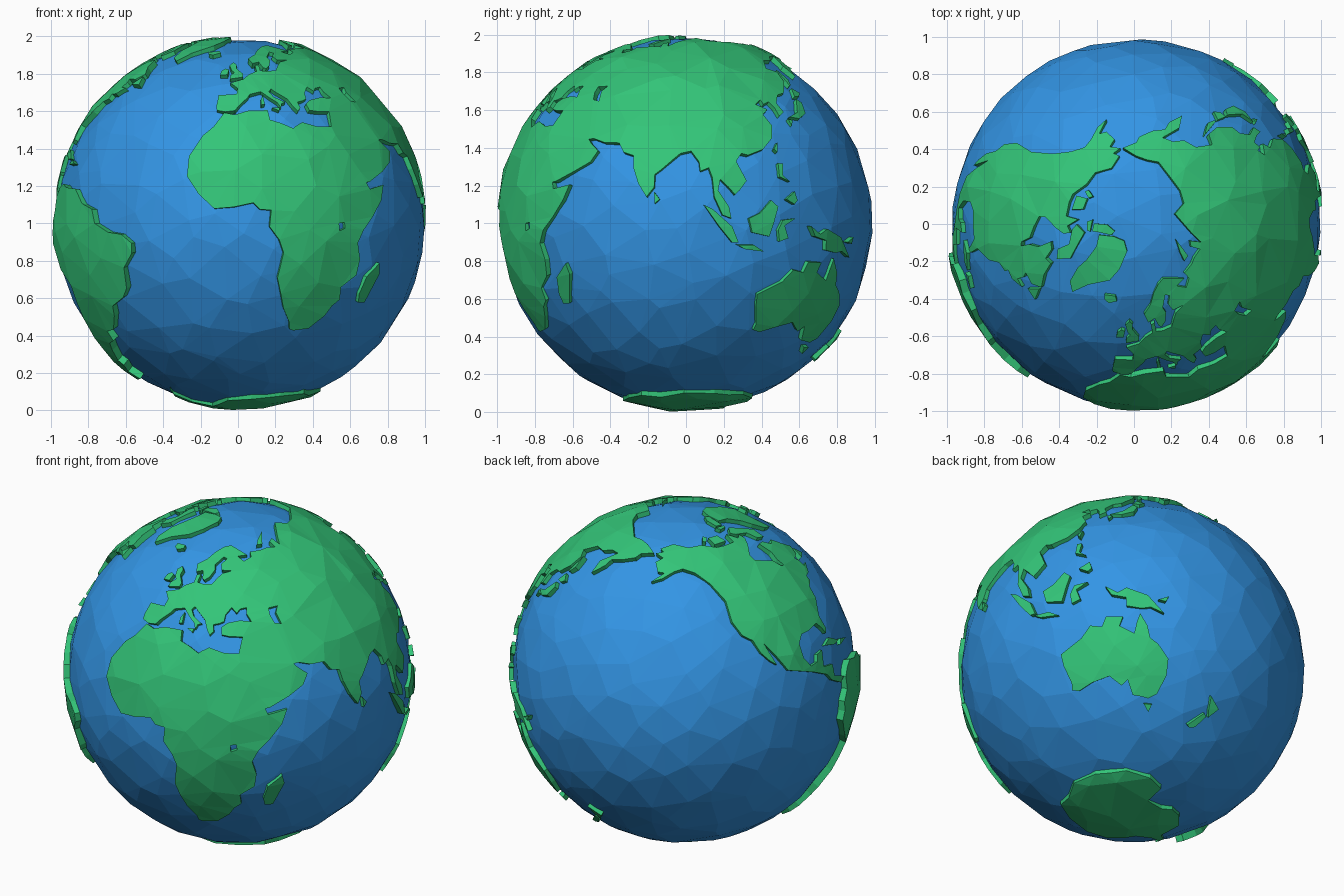
import bpy, bmesh, math, random
from mathutils import Vector, noise
from mathutils.geometry import delaunay_2d_cdt

random.seed(4)
CENTRE = Vector((0.012, 0.003, 1))
OCEAN_R, LAND_R, BASE_R = 0.986, 1.005, 0.95


def material(name, rgb):
    m = bpy.data.materials.new(name)
    m.diffuse_color = (*rgb, 1)
    return m


BLUE = material("ocean blue", (0.033, 0.300, 0.780))
GREEN = material("land green", (0.033, 0.560, 0.190))


def add_object(name, bm, mat):
    me = bpy.data.meshes.new(name)
    bm.to_mesh(me)
    bm.free()
    me.materials.append(mat)
    ob = bpy.data.objects.new(name, me)
    ob.location = CENTRE
    bpy.context.collection.objects.link(ob)


def on_sphere(lon, lat):
    a, b = math.radians(lon), math.radians(lat)
    return Vector((math.cos(b) * math.sin(a), -math.cos(b) * math.cos(a), math.sin(b)))


def scattered(n, jitter):
    """Evenly spread, slightly shaken points on the unit sphere."""
    pts = []
    for i in range(n):
        z = 1 - (2 * i + 1) / n
        a, r = i * 2.399963, math.sqrt(1 - z * z)
        p = Vector((r * math.cos(a), r * math.sin(a), z))
        pts.append((p + Vector([random.uniform(-jitter, jitter) for _ in range(3)])).normalized())
    return pts


INNER = scattered(380, 0.07)


def inside(p, segs):
    hit = False
    for a, b in segs:
        if (a.y > p.y) != (b.y > p.y) and p.x < a.x + (p.y - a.y) * (b.x - a.x) / (b.y - a.y):
            hit = not hit
    return hit


def land(name, outline, holes=(), lift=0.0, flare=0.0):
    """Faceted slab of land from lon/lat rings, triangulated in a stereographic map."""
    rings = []
    for ring in [outline, *holes]:
        pts = [on_sphere(*p) for p in ring]
        fine = []
        for a, b in zip(pts, pts[1:] + pts[:1]):
            n = max(1, math.ceil((b - a).length / 0.18))
            fine += [a.lerp(b, i / n).normalized() for i in range(n)]
        rings.append(fine)
    mid = sum(rings[0], Vector()).normalized()
    turn = mid.rotation_difference(Vector((0, 0, 1)))
    back = turn.inverted()

    def flat(v):
        p = turn @ v
        return Vector((p.x, p.y)) / (1 + p.z)

    verts, edges = [], []
    for ring in rings:
        s, n = len(verts), len(ring)
        verts += [flat(v) for v in ring]
        edges += [(s + i, s + (i + 1) % n) for i in range(n)]
    segs = [(verts[a], verts[b]) for a, b in edges]
    border = [v for ring in rings for v in ring]
    for p in INNER:
        if p.dot(mid) > -0.3 and min((p - q).length for q in border) > 0.07:
            f = flat(p)
            if inside(f, segs):
                verts.append(f)
    out = delaunay_2d_cdt(verts, edges, [], 0, 1e-6)
    bm = bmesh.new()
    top = []
    for v in out[0]:
        s = v.x * v.x + v.y * v.y
        p = back @ (Vector((2 * v.x, 2 * v.y, 1 - s)) / (1 + s))
        # gentle uneven height, the same wherever two lands meet
        top.append(bm.verts.new(p * (LAND_R + lift + 0.008 * noise.noise(p * 7))))
    for f in out[2]:
        if inside(sum((out[0][i] for i in f), Vector((0, 0))) / len(f), segs):
            bm.faces.new([top[i] for i in f])
    # cliffs down into the ocean
    low = {}
    for e in [e for e in bm.edges if e.is_boundary]:
        loop = e.link_loops[0]
        a, b = loop.vert, loop.link_loop_next.vert
        for v in (a, b):
            if v not in low:
                low[v] = bm.verts.new((v.co - mid * flare).normalized() * BASE_R)
        bm.faces.new((b, a, low[a], low[b]))
    # extra relief away from the coast
    for v in top:
        if v not in low:
            v.co *= random.uniform(0.998, 1.009)
    bmesh.ops.delete(bm, geom=[v for v in bm.verts if not v.link_faces], context='VERTS')
    add_object(name, bm, GREEN)


# ocean: faceted ball
bm = bmesh.new()
for p in scattered(360, 0.07):
    bm.verts.new(p * OCEAN_R)
bmesh.ops.convex_hull(bm, input=bm.verts[:])
bmesh.ops.recalc_face_normals(bm, faces=bm.faces[:])
add_object("ocean", bm, BLUE)

# africa, joined to arabia along the red sea
red_sea = [(43.5, 12.6), (42, 16), (38.5, 21.5), (35, 28), (34.5, 31)]
land("africa", [
    (-6, 36), (-9.5, 31), (-13, 28), (-17, 21), (-17, 14.5), (-13, 9), (-8, 4.5), (-2, 5), (4, 6.3),
    (6, 4.3), (9.5, 4), (9, -1), (12, -5), (13.5, -9), (12, -17), (15, -27), (18, -32), (18.5, -34.3),
    (20, -34.8), (26, -34), (31, -29.5), (33, -26), (35.5, -24), (35, -20), (40, -16), (40.5, -11),
    (39, -6), (41, -2), (45, 2), (49, 7), (51, 11.8), (44.5, 10.5)] + red_sea + [
    (29, 31), (23, 32.5), (20, 31), (19, 30.3), (15, 32.2), (11, 33.5), (10.5, 37), (3, 36.8), (-2, 35.2)],
    [[(32, -2.3), (34, -1.5), (33.8, 0.3), (31.8, 0)]])

# eurasia: european, arctic-pacific and indian ocean coasts in turn
europe = [
    (36, 36.5), (31, 36.5), (27.5, 37), (27, 39.5), (29.5, 41.1), (35, 42), (40, 41.5), (38, 44.3),
    (38, 46.5), (35, 46), (33.5, 44.5), (31, 46.5), (28.5, 44), (28, 41.6), (26, 40.8), (23.5, 40.3),
    (24, 38), (22.5, 36.5), (21, 38.5), (19.5, 41.5), (15, 44.5), (13.5, 45.6), (12.3, 44.5), (14, 42.3),
    (18.3, 40.2), (16.7, 39.7), (16, 38), (15, 40), (12, 42), (8.8, 44.4), (4, 43.4), (3, 42), (-0.3, 39),
    (-2, 36.8), (-5.5, 36.3), (-9, 37), (-9.3, 39), (-9, 43), (-1.5, 43.4), (-1.2, 46), (-4.5, 48.4),
    (1.5, 50.2), (4.5, 52.5), (8.5, 54), (8.2, 57), (10.5, 57.5), (10.5, 54.3), (14, 54), (19, 54.5),
    (21.5, 57), (24, 58.8), (30, 60), (23, 60), (21.5, 62.5), (25, 65), (22, 65.7), (17.5, 62),
    (18.5, 60), (16.5, 57), (14, 55.5), (12.5, 56), (11, 59), (7, 58), (5, 61), (10, 64), (14, 67.5),
    (20, 70), (26, 71)]
north_asia = [
    (31, 70), (41, 67), (33, 66.5), (38, 64.3), (44, 66), (44, 68.3), (54, 68.5), (60, 69), (68, 68.5),
    (67, 71.5), (72, 72.5), (74, 69), (80, 72.5), (88, 75), (104, 77.7), (113, 74), (127, 73), (140, 72.5),
    (160, 69.7), (170, 70), (180, 69), (190, 66), (180, 64.5), (178, 62.5), (170, 60), (163, 58.5),
    (162, 55.5), (157, 51.2), (155.7, 56), (163, 61.5), (156, 61.5), (150, 59.3), (142, 59), (136, 54.5),
    (141, 52.5), (140, 48), (135, 43.5), (131, 42.8), (128, 39.5), (129.3, 36), (126.5, 34.5), (126, 37.5)]
south_asia = [
    (124.5, 40), (121.5, 39), (121, 40.8), (118, 39), (122.3, 37), (119.5, 35), (121.8, 31), (120, 26.5),
    (116, 23), (110.3, 21), (108, 21.5), (106, 19), (109, 13), (106.5, 10), (105, 8.7), (103, 11),
    (100.5, 13.4), (99.7, 10), (103, 5), (103.7, 1.5), (101, 2.5), (98.5, 8), (98, 14), (97, 17),
    (94.3, 16), (94, 19), (91.5, 22.5), (88, 21.7), (86, 20), (82, 16.5), (80, 15), (80, 11), (77.7, 8),
    (75, 12), (73, 17), (72.5, 21), (69, 22), (67, 25), (61.5, 25.2), (57, 26.5), (55, 26.3),
    (56.3, 25), (59.7, 22.5), (57.5, 19), (52, 16), (45, 12.8)]
caspian = [(50, 40.5), (53, 40), (51.5, 44), (53, 46.3), (48.5, 45.8), (48.5, 43.5)]
land("eurasia", europe + north_asia + south_asia + red_sea, [caspian])

# north america: arctic and atlantic side, then pacific side
atlantic = [
    (-168, 66), (-162, 67), (-166, 68.3), (-156, 71.2), (-141, 69.7), (-128, 70.3), (-115, 68.2), (-108, 68),
    (-96, 68), (-94, 72), (-88, 68.5), (-82, 69.3), (-82, 67), (-87, 64.5), (-94, 61), (-94, 58.7),
    (-88, 56.8), (-82.3, 55), (-81, 52), (-79, 51.5), (-79, 54.5), (-76.7, 57.5), (-78, 62.3), (-73, 62),
    (-69, 59), (-65, 60), (-61, 56), (-56, 52.5), (-60, 50), (-66, 50), (-64.5, 48.5), (-65, 46), (-61, 46),
    (-66, 43.6), (-70, 43.5), (-70, 41.7), (-74, 40.5), (-76, 36.5), (-81, 31.5), (-80, 26.5), (-81.3, 25.3),
    (-82.8, 28), (-84.5, 30), (-90, 29.3), (-94.5, 29.4), (-97.3, 27), (-97.5, 22), (-95, 18.5),
    (-91.5, 18.7), (-90.3, 21), (-87, 21.4), (-88.5, 16), (-83.3, 15), (-83.5, 11), (-79.5, 9.4), (-77.5, 8.3)]
pacific = [
    (-80.3, 7.3), (-85.5, 10.2), (-87.7, 13), (-94, 16), (-105.5, 20), (-109, 25.5), (-113, 31),
    (-109.7, 23), (-112, 24.7), (-115, 28), (-117.2, 32.7), (-121, 35), (-124, 40), (-124.3, 47.5),
    (-130, 54.5), (-138, 59), (-146, 60.7), (-151.5, 59.5), (-158, 56.5), (-164, 54.8), (-157.5, 58.8),
    (-162, 59), (-165.5, 62.5), (-161, 64.5)]
land("north_america", atlantic + pacific)

land("south_america", [
    (-77.5, 8.3), (-75, 10.8), (-72, 12), (-68, 10.8), (-62, 10.5), (-57, 6), (-51.5, 4.3), (-50, 0),
    (-44, -2.7), (-39, -3.3), (-35.2, -6), (-35.2, -9), (-39, -13.5), (-39.5, -20), (-42, -23),
    (-48, -25.7), (-49, -29), (-53.5, -34), (-58, -34.5), (-57.5, -38), (-62, -39), (-65, -42),
    (-67.5, -46), (-66, -48), (-69, -51), (-65.5, -54.8), (-70, -55), (-74.5, -50.5), (-75, -46.5),
    (-73.5, -41), (-73.5, -37), (-71.5, -30), (-70.3, -19), (-76, -14), (-81, -6), (-80, -3), (-80, 0.5),
    (-77.5, 4)], lift=0.012)
land("australia", [
    (113.7, -22), (114, -26), (115.7, -32), (115.2, -34.3), (118, -35), (124, -33), (131, -31.5),
    (135.5, -34.8), (138, -33), (140, -38), (144, -38.5), (146.5, -39), (150, -37.3), (153, -31),
    (153, -25.5), (149, -21), (146, -19), (145, -15), (142.5, -10.8), (141.5, -13.5), (140.5, -17.6),
    (135.5, -15), (136.7, -12), (131, -11.7), (129.5, -15), (125.5, -14.2), (122, -18)])
land("antarctica", [
    (-57, -63.3), (-62, -66), (-62, -73), (-45, -78), (-30, -76), (-12, -71.5), (10, -70), (35, -68),
    (55, -65.5), (70, -67), (88, -64.5), (110, -64.5), (135, -65), (155, -67.5), (170, -71), (165, -78),
    (195, -78.5), (210, -76), (230, -74.5), (258, -72.5), (285, -73.5), (292, -68)], lift=-0.006, flare=0.06)

# arctic and atlantic islands
land("greenland", [(-73, 78), (-60, 82), (-35, 83.5), (-18, 81), (-20, 75), (-25, 70.5), (-38, 65.5),
                   (-43, 60), (-49, 62), (-53, 67), (-54, 71), (-60, 75.8)])
land("baffin", [(-80, 73.7), (-72, 71.3), (-62, 66.5), (-66, 62.5), (-72, 64), (-73, 68), (-85, 70), (-89, 71.5)])
land("victoria_island", [(-117, 73), (-105, 73), (-102, 69.5), (-115, 69.5)])
land("banks_island", [(-125, 72), (-122, 74.3), (-118, 73.3), (-122, 71.3)])
land("ellesmere", [(-90, 77), (-88, 81), (-70, 83), (-65, 81.5), (-76, 78.5), (-80, 76.2)])
land("devon_island", [(-95, 76.5), (-80, 75.5), (-82, 74.6), (-92, 74.8)])
land("newfoundland", [(-59, 47.7), (-56, 51.4), (-53, 47.5)])
land("cuba", [(-84.5, 22), (-80, 23.2), (-74.5, 20.2), (-78, 20)])
land("hispaniola", [(-74, 18.3), (-72.5, 19.8), (-68.5, 18.5)])
land("iceland", [(-24, 65.5), (-16, 66.3), (-14, 64.8), (-19, 63.4), (-22.5, 64)])
land("britain", [(-5, 50.2), (1.3, 51.2), (1.5, 52.7), (-2, 55.5), (-2, 57.5), (-4, 58.6), (-6, 57),
                 (-4.5, 54.5), (-3, 53.5), (-4.8, 52)])
land("ireland", [(-10, 52), (-6.3, 52.3), (-6, 54.8), (-8, 55.2), (-9.8, 54)])
land("novaya_zemlya", [(52, 71), (56, 73.5), (68, 76.8), (58, 71)])
land("sicily", [(12.5, 38), (15.5, 38.2), (15, 36.8)])
land("sardinia", [(8.3, 39), (9.7, 39.3), (9.4, 43), (8.3, 41)])

# indian and pacific islands
land("madagascar", [(44, -25), (47, -25), (50.3, -15.5), (49.3, -12.2), (44.5, -16.5), (43.3, -22)])
land("sri_lanka", [(80, 9.6), (81.8, 7.3), (80.3, 6)])
land("sumatra", [(95.3, 5.6), (98, 4.3), (104, -1), (106, -5.8), (104, -5.8), (100, -1)])
land("java", [(105.5, -6.5), (111, -6.6), (114.5, -8.6), (108, -7.8)])
land("borneo", [(109.2, 1.5), (113, 3.2), (116.8, 7), (119, 5), (117.5, 0.5), (116, -4), (110.3, -2.8)])
land("sulawesi", [(119.5, -5.5), (119, -2), (120.5, 1), (125, 1.5), (121.2, -0.7), (122.5, -4.5)])
land("luzon", [(120.5, 18.5), (122.2, 18.3), (121.7, 14.5), (124, 12.8), (120.3, 14.2)])
land("mindanao", [(122, 7.3), (125.5, 9.7), (126.3, 7), (125, 5.8)])
land("taiwan", [(120, 23), (121.8, 25.2), (121, 22)])
land("honshu", [(131, 34.2), (136, 35.8), (140, 41), (142, 39.5), (140.5, 35.5), (135.8, 33.6)])
land("kyushu", [(130, 33.5), (132, 33), (130.7, 31.2)])
land("hokkaido", [(140, 42), (141.8, 45.4), (145.3, 43.5), (143, 42)])
land("sakhalin", [(142, 46.5), (142.2, 53.5), (143.3, 52), (144.5, 49), (143, 46.7)])
land("new_guinea", [(131, -0.8), (135, -3.3), (138, -1.7), (145, -4.3), (150.5, -10.4), (146, -8.5),
                    (143, -9), (138, -8.2), (137.8, -5.2), (133, -4)])
land("new_britain", [(148.5, -5.7), (152, -4.2), (151, -6.2)])
land("tasmania", [(144.7, -40.8), (148.3, -40.9), (147, -43.5)])
land("new_zealand_north", [(173, -34.5), (178.4, -37.8), (175.3, -41.5), (174, -39)])
land("new_zealand_south", [(172.7, -40.6), (174.2, -41.6), (170.7, -45.9), (168, -46.6), (166.5, -45.8)])
